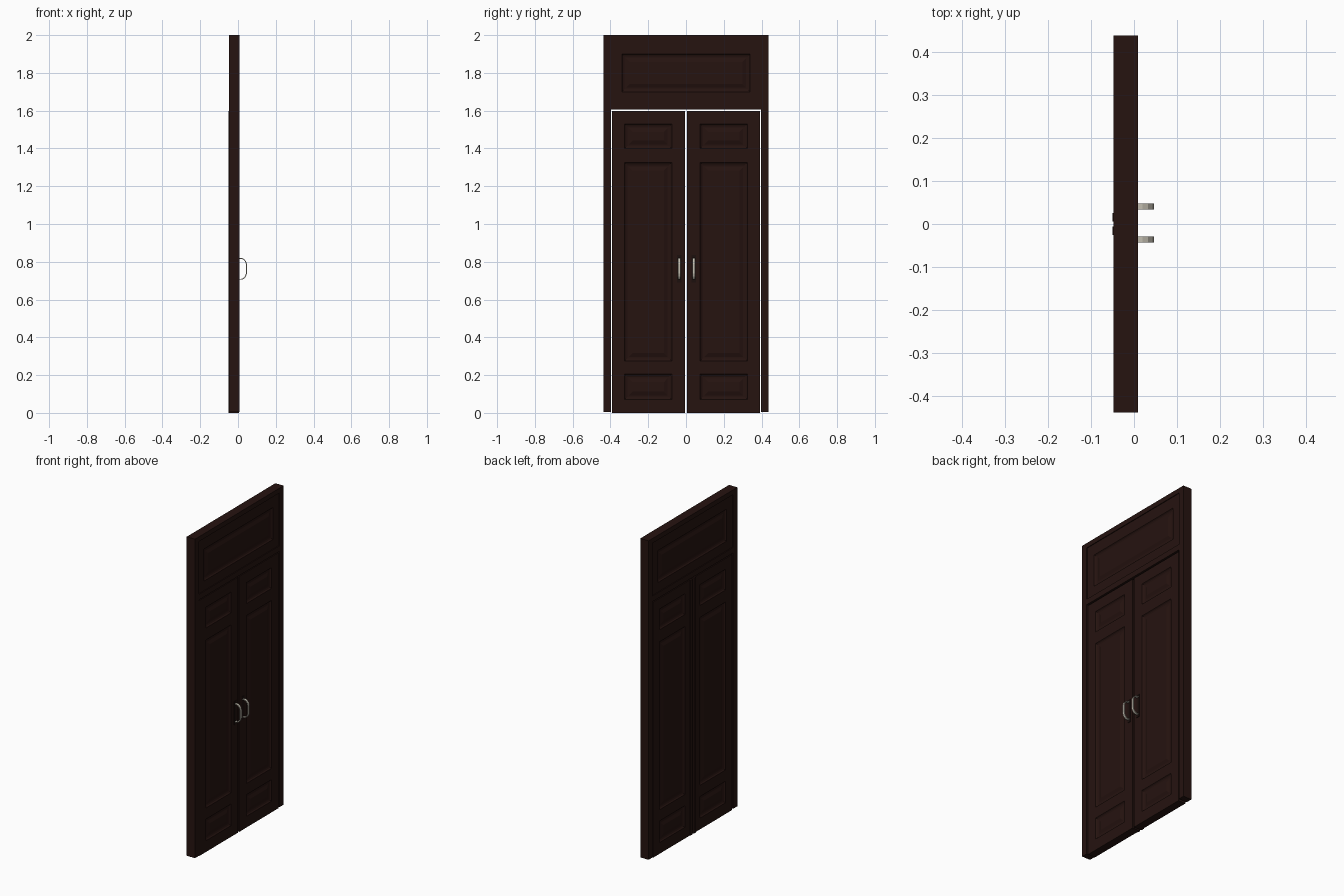
import bpy, bmesh
from mathutils import Vector, Matrix

if "Cube" in bpy.data.objects:
    bpy.data.objects.remove(bpy.data.objects["Cube"])


def material(name, rgb):
    m = bpy.data.materials.new(name)
    m.diffuse_color = (*rgb, 1)
    m.use_nodes = True
    m.node_tree.nodes["Principled BSDF"].inputs["Base Color"].default_value = m.diffuse_color
    return m


WOOD = material("dark_wood", (0.019, 0.0065, 0.005))
METAL = material("satin_metal", (0.55, 0.52, 0.44))
PLATE = material("dark_plate", (0.012, 0.005, 0.004))


def finish(name, bm, mat):
    bmesh.ops.recalc_face_normals(bm, faces=bm.faces[:])
    me = bpy.data.meshes.new(name)
    bm.to_mesh(me)
    bm.free()
    me.materials.append(mat)
    ob = bpy.data.objects.new(name, me)
    bpy.context.collection.objects.link(ob)
    return ob


def box_bm(x, y, z):
    bm = bmesh.new()
    size = (x[1] - x[0], y[1] - y[0], z[1] - z[0])
    centre = ((x[0] + x[1]) / 2, (y[0] + y[1]) / 2, (z[0] + z[1]) / 2)
    bmesh.ops.create_cube(bm, size=1, matrix=Matrix.Translation(centre) @ Matrix.Diagonal((*size, 1)))
    return bm


def box(name, x, y, z, mat=WOOD):
    return finish(name, box_bm(x, y, z), mat)


def panelled_slab(name, x, y, z, panels, steps):
    """Box with moulded panels (y0, y1, z0, z1) worked into both faces."""
    bm = box_bm(x, y, z)
    for axis, k in ((Vector((0, 1, 0)), 0), (Vector((0, 0, 1)), 2)):
        for cut in sorted({c for p in panels for c in p[k:k + 2]}):
            bmesh.ops.bisect_plane(bm, geom=bm.verts[:] + bm.edges[:] + bm.faces[:],
                                   plane_co=axis * cut, plane_no=axis)
    bm.normal_update()
    chosen = []
    for f in bm.faces:
        c = f.calc_center_median()
        if abs(f.normal.x) > 0.9 and any(p[0] < c.y < p[1] and p[2] < c.z < p[3] for p in panels):
            chosen.append(f)
    for f in chosen:
        for thickness, depth in steps:
            bmesh.ops.inset_region(bm, faces=[f], thickness=thickness, depth=depth,
                                   use_even_offset=True)
            bm.normal_update()
    return finish(name, bm, WOOD)


# moulding: dip, flat field, bevel up to raised centre
MOULD = [(0.006, -0.006), (0.008, -0.003), (0.008, 0.0), (0.02, 0.007)]

# surrounding frame
for side, s in (("left", -1), ("right", 1)):
    ys = sorted((s * 0.398, s * 0.438))
    box(f"{side}_jamb", (-0.048, 0.009), ys, (0.006, 2.0))
box("head_rail", (-0.048, 0.009), (-0.398, 0.398), (1.97, 2.0))
box("transom_rail", (-0.048, 0.009), (-0.398, 0.398), (1.605, 1.64))

# fixed panel above the doors
panelled_slab("transom_panel", (-0.043, 0.004), (-0.398, 0.398), (1.64, 1.97),
              [(-0.34, 0.34, 1.70, 1.90)], MOULD)

# door leaves with edge stiles, plates and handles
ARCH = [(0.004, 0.705), (0.02, 0.705), (0.033, 0.711), (0.042, 0.722), (0.047, 0.737)]
ARCH_IN = [(0.004, 0.710), (0.019, 0.710), (0.030, 0.715), (0.038, 0.725), (0.042, 0.738)]
MID = 0.7625


def mirrored(half):
    return half + [(x, 2 * MID - z) for x, z in reversed(half)]


for side, s, hy in (("left", -1, -0.036), ("right", 1, 0.041)):
    def span(a, b):
        return sorted((s * a, s * b))
    p = span(0.075, 0.325)
    panelled_slab(f"{side}_leaf", (-0.045, 0.005), span(0.005, 0.391), (0.0, 1.597),
                  [(*p, 0.07, 0.205), (*p, 0.275, 1.325), (*p, 1.40, 1.53)], MOULD)
    box(f"{side}_back_edge_stile", (-0.0495, -0.045), span(0.006, 0.026), (0.0, 1.597))
    box(f"{side}_handle_plate", (0.005, 0.008), (hy - 0.011, hy + 0.011), (0.69, 0.835), PLATE)

    # bow handle: flat band swept along a D profile
    bm = bmesh.new()
    outer, inner = mirrored(ARCH), mirrored(ARCH_IN)
    rings = []
    for (xo, zo), (xi, zi) in zip(outer, inner):
        rings.append([bm.verts.new(v) for v in (
            (xo, hy - 0.007, zo), (xo, hy + 0.007, zo),
            (xi, hy + 0.007, zi), (xi, hy - 0.007, zi))])
    for a, b in zip(rings, rings[1:]):
        for i in range(4):
            j = (i + 1) % 4
            bm.faces.new((a[i], a[j], b[j], b[i]))
    bm.faces.new(rings[0])
    bm.faces.new(rings[-1])
    finish(f"{side}_handle", bm, METAL)
